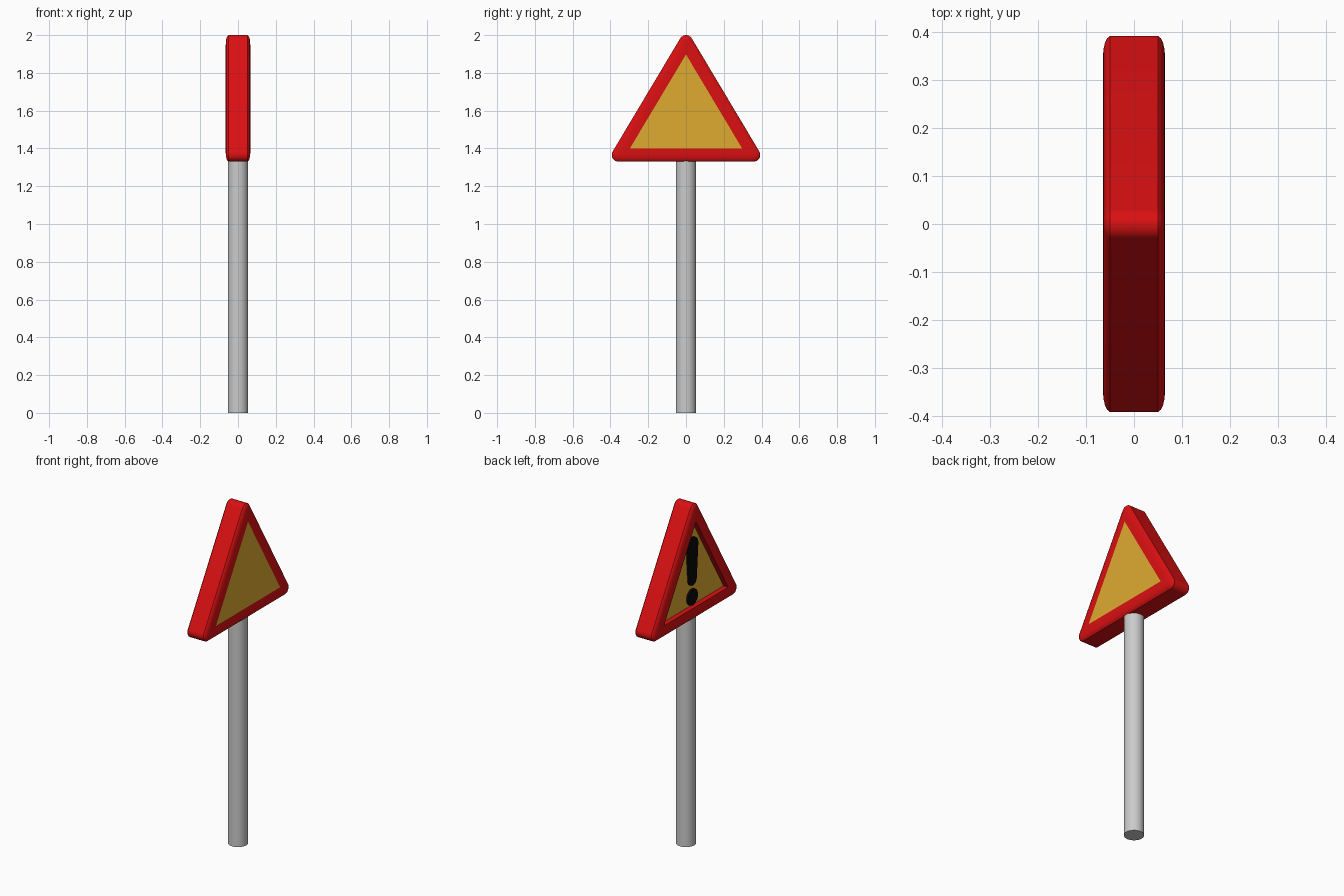
import bpy, bmesh, math

if "Cube" in bpy.data.objects:
    bpy.data.objects.remove(bpy.data.objects["Cube"])

CORNERS = [(0.357, 1.366, -90), (0.0, 1.964, 31), (-0.357, 1.366, 149)]  # y, z, arc start
SWEEPS = [121, 118, 121]
RADIUS, INRADIUS, MID_Z = 0.036, 0.2026, 1.5686


def material(name, rgb):
    m = bpy.data.materials.new(name)
    m.diffuse_color = (*rgb, 1)
    m.use_nodes = True
    m.node_tree.nodes["Principled BSDF"].inputs["Base Color"].default_value = m.diffuse_color
    return m


def triangle(inset, steps=10):
    """Rounded triangle outline (y, z), offset inward by inset."""
    r = max(RADIUS - inset, 0)
    s = 1 - max(inset - RADIUS, 0) / INRADIUS
    pts = []
    for (y, z, start), sweep in zip(CORNERS, SWEEPS):
        for i in range(steps + 1):
            a = math.radians(start + sweep * i / steps)
            pts.append((y * s + r * math.cos(a), MID_Z + (z - MID_Z) * s + r * math.sin(a)))
    return pts


def loft(name, rings, mat, closed=False):
    """Join (x, outline) rings; close into a loop or cap both ends."""
    bm = bmesh.new()
    loops = [[bm.verts.new((x, y, z)) for y, z in pts] for x, pts in rings]
    pairs = list(zip(loops, loops[1:]))
    if closed:
        pairs.append((loops[-1], loops[0]))
    for a, b in pairs:
        n = len(a)
        for i in range(n):
            j = (i + 1) % n
            bm.faces.new((a[i], a[j], b[j], b[i]))
    if not closed:
        bm.faces.new(loops[0])
        bm.faces.new(loops[-1])
    bmesh.ops.remove_doubles(bm, verts=bm.verts, dist=1e-5)
    bmesh.ops.recalc_face_normals(bm, faces=bm.faces)
    me = bpy.data.meshes.new(name)
    bm.to_mesh(me)
    bm.free()
    ob = bpy.data.objects.new(name, me)
    bpy.context.collection.objects.link(ob)
    me.materials.append(mat)
    smooth(ob)
    return ob


def smooth(ob):
    bpy.ops.object.select_all(action='DESELECT')
    ob.select_set(True)
    bpy.context.view_layer.objects.active = ob
    bpy.ops.object.shade_smooth_by_angle(angle=math.radians(35))


def arc(z, r, start, end, steps=16):
    return [(r * math.cos(t), z + r * math.sin(t)) for t in
            (math.radians(start + (end - start) * i / steps) for i in range(steps + 1))]


red = material("red", (0.7, 0.005, 0.006))
yellow = material("yellow", (0.73, 0.41, 0.03))
black = material("black", (0.003, 0.003, 0.003))

# Post
bpy.ops.mesh.primitive_cylinder_add(vertices=32, radius=0.054, depth=1.34, location=(0, 0, 0.67))
post = bpy.context.object
post.name = "post"
smooth(post)

# Red frame with softened outer edges, recessed on the -x side
half = [(0.07, 0.065), (0.045, 0.065), (0.03, 0.064), (0.015, 0.061), (0.005, 0.056), (0.0, 0.05)]
section = half + [(t, -x) for t, x in reversed(half)] + [(0.07, -0.035)]
loft("frame", [(x, triangle(t)) for t, x in section], red, closed=True)

# Yellow panel, flush on +x and sunk on -x
inner = [triangle(0.07)[i] for i in (0, 11, 22)]
loft("panel", [(-0.035, inner), (0.065, inner)], yellow)

# Warning mark: tapered bar and dot
bar = arc(1.75, 0.05, 0, 180) + arc(1.555, 0.036, 180, 360)
dot = arc(1.45, 0.047, 0, 345, 23)
for name, outline in (("mark_bar", bar), ("mark_dot", dot)):
    loft(name, [(-0.03, outline), (-0.045, outline)], black)
